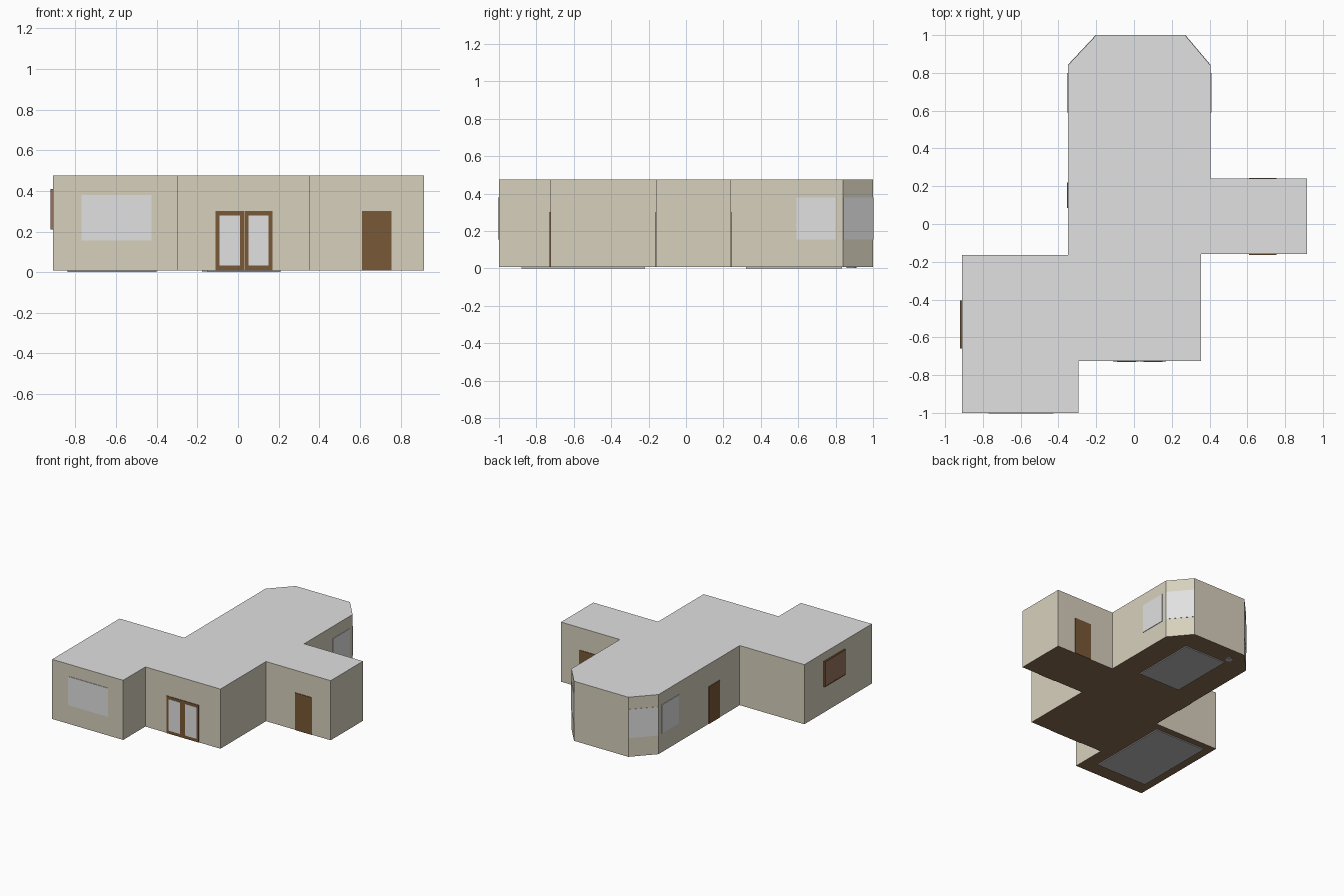
import bpy, bmesh
from math import atan2
from mathutils import Vector

cube = bpy.data.objects.get("Cube")
if cube:
    bpy.data.objects.remove(cube, do_unlink=True)


def material(name, r, g, b):
    # sRGB 0-255 to linear
    lin = [((c / 255 + 0.055) / 1.055) ** 2.4 for c in (r, g, b)] + [1]
    m = bpy.data.materials.new(name)
    m.use_nodes = True
    m.diffuse_color = lin
    m.node_tree.nodes["Principled BSDF"].inputs["Base Color"].default_value = lin
    return m


WALL = material("beige wall", 215, 208, 188)
ROOF = material("light grey", 225, 225, 225)
DOOR = material("door brown", 121, 88, 54)
FLOOR = material("floor brown", 140, 110, 84)
RUG = material("rug grey", 186, 186, 186)
SHUTTER = material("shutter brown", 150, 116, 92)
BASE, TOP = 0.008, 0.475


def finish(name, bm, *mats):
    mesh = bpy.data.meshes.new(name)
    bm.to_mesh(mesh)
    bm.free()
    for m in mats:
        mesh.materials.append(m)
    ob = bpy.data.objects.new(name, mesh)
    bpy.context.collection.objects.link(ob)
    return ob


def box(name, lo, hi, mat):
    bm = bmesh.new()
    bmesh.ops.create_cube(bm, size=1)
    lo, hi = Vector(lo), Vector(hi)
    for v in bm.verts:
        v.co = (lo + hi) / 2 + Vector(a * b for a, b in zip(v.co, hi - lo))
    return finish(name, bm, mat)


def plate(name, p, q, z0, z1, mat, depth=0.004):
    # Thin panel on the wall running from p to q, outside on the right-hand side
    d = Vector(q) - Vector(p)
    ob = box(name, (0, -depth, z0), (d.length, depth / 2, z1), mat)
    ob.location = (p[0], p[1], 0)
    ob.rotation_euler.z = atan2(d.y, d.x)
    return ob


# Building shell: footprint extruded, coloured by face direction
footprint = [(-.91, -1), (-.295, -1), (-.295, -.725), (.355, -.725),
             (.355, -.16), (.915, -.16), (.915, .24), (.405, .24),
             (.405, .84), (.27, 1), (-.2, 1), (-.35, .84),
             (-.35, -.165), (-.91, -.165)]
bm = bmesh.new()
face = bm.faces.new([bm.verts.new((x, y, BASE)) for x, y in footprint])
top = bmesh.ops.extrude_face_region(bm, geom=[face], use_keep_orig=True)
bmesh.ops.translate(bm, vec=(0, 0, TOP - BASE),
                    verts=[v for v in top["geom"] if isinstance(v, bmesh.types.BMVert)])
bmesh.ops.recalc_face_normals(bm, faces=bm.faces)
for f in bm.faces:
    f.material_index = 1 if f.normal.z > .5 else 2 if f.normal.z < -.5 else 0
finish("building_shell", bm, WALL, ROOF, FLOOR)

# Windows
W0, W1 = .155, .38
plate("front_window", (-.77, -1), (-.425, -1), W0, W1, ROOF)
plate("left_bay_window", (.405, .84), (.27, 1), W0, W1, ROOF, .002)
plate("right_bay_window", (-.2, 1), (-.35, .84), W0, W1, ROOF, .002)
plate("left_side_window", (.405, .59), (.405, .80), W0, W1, ROOF)
plate("right_side_window", (-.35, .80), (-.35, .59), W0, W1, ROOF)

# Single doors
plate("front_door", (.61, -.16), (.755, -.16), BASE, .30, DOOR)
plate("back_door", (.755, .24), (.61, .24), BASE, .30, DOOR)
plate("side_door", (-.35, .22), (-.35, .085), BASE, .30, DOOR)

# Glazed double door
for side, x in (("right", -.11), ("left", .031)):
    plate(side + "_double_door_leaf", (x, -.725), (x + .139, -.725), BASE, .30, DOOR)
    x0 = x + .02
    plate(side + "_double_door_glass", (x0, -.729), (x0 + .10, -.729), .033, .28, ROOF, .002)

# Closed shutter on the front wing
box("wing_shutter", (-.921, -.66, .21), (-.905, -.405, .41), SHUTTER)
for i, (y0, y1, z0, z1) in enumerate([(-.66, -.652, .21, .41), (-.413, -.405, .21, .41),
                                      (-.66, -.405, .21, .218), (-.66, -.405, .402, .41)]):
    box(f"shutter_trim_{i + 1}", (-.922, y0, z0), (-.906, y1, z1), DOOR)

# Rugs and the round pad, showing under the floor
box("front_rug", (-.84, -.88, 0), (-.40, -.22, BASE + .001), RUG)
box("back_rug", (-.15, .32, 0), (.21, .835, BASE + .001), RUG)
bm = bmesh.new()
bmesh.ops.create_cone(bm, cap_ends=True, segments=16, radius1=.026, radius2=.026, depth=.006)
pad = finish("round_pad", bm, RUG)
pad.location = (-.15, .885, .006)
